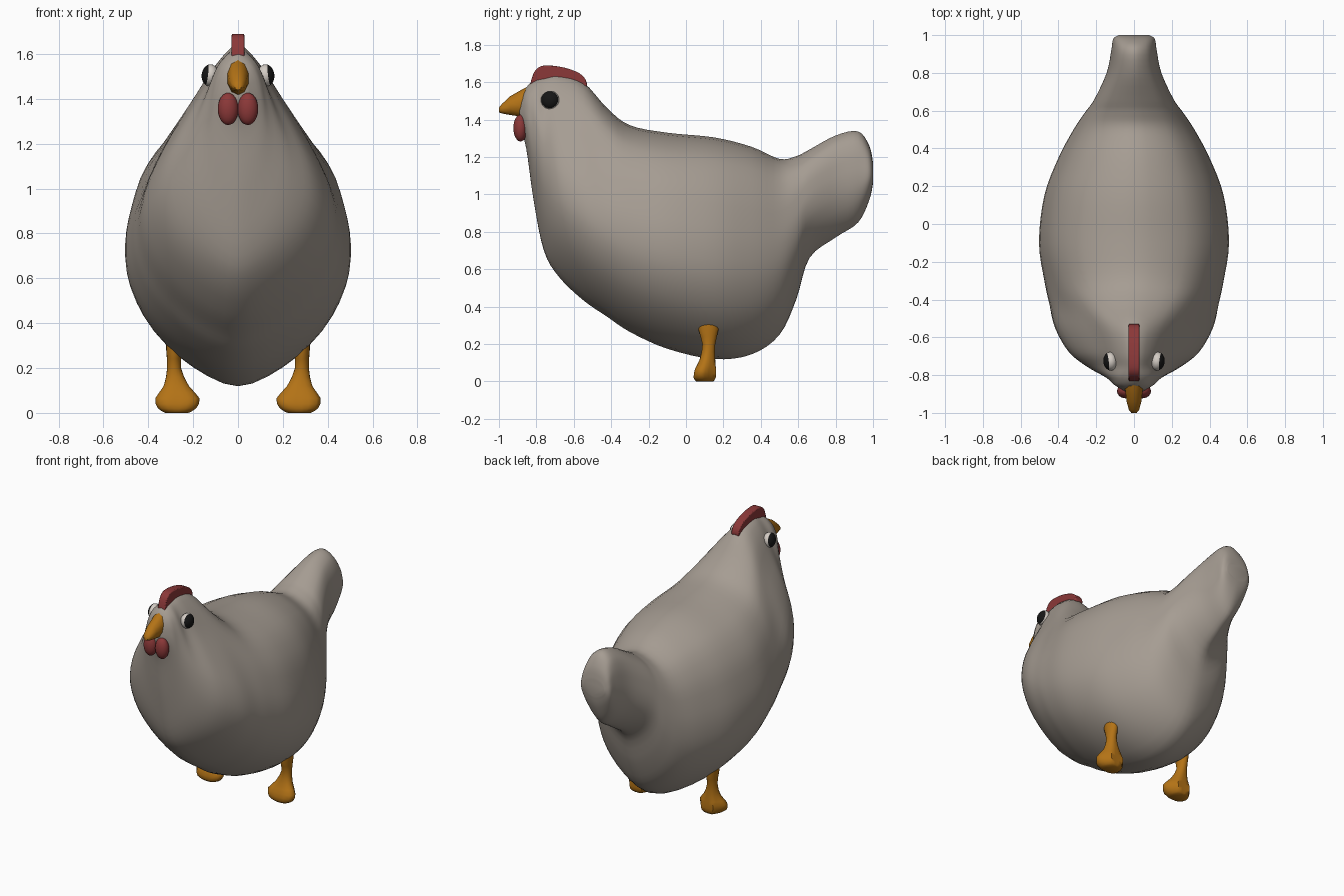
import bpy, bmesh, math
from mathutils import Vector, Matrix

if "Cube" in bpy.data.objects:
    bpy.data.objects.remove(bpy.data.objects["Cube"])


def material(name, rgb):
    m = bpy.data.materials.new(name)
    m.diffuse_color = (*rgb, 1)
    m.use_nodes = True
    m.node_tree.nodes["Principled BSDF"].inputs["Base Color"].default_value = m.diffuse_color
    return m


FEATHER = material("warm grey feather", (0.38, 0.335, 0.29))
ORANGE = material("orange", (0.45, 0.17, 0.008))
RED = material("dull red", (0.26, 0.04, 0.04))
BLACK = material("black", (0.008, 0.008, 0.008))
WHITE = material("eye white", (0.65, 0.6, 0.55))


def finish(name, bm, mats, angle=60):
    bmesh.ops.recalc_face_normals(bm, faces=bm.faces)
    me = bpy.data.meshes.new(name)
    bm.to_mesh(me)
    bm.free()
    ob = bpy.data.objects.new(name, me)
    bpy.context.collection.objects.link(ob)
    for m in mats:
        me.materials.append(m)
    bpy.ops.object.select_all(action='DESELECT')
    ob.select_set(True)
    bpy.context.view_layer.objects.active = ob
    bpy.ops.object.shade_smooth_by_angle(angle=math.radians(angle))
    return ob


def loft(name, rings, mat, angle=60):
    bm = bmesh.new()
    vs = [[bm.verts.new(p) for p in ring] for ring in rings]
    n = len(vs[0])
    for a, b in zip(vs, vs[1:]):
        for i in range(n):
            j = (i + 1) % n
            bm.faces.new((a[i], a[j], b[j], b[i]))
    bm.faces.new(vs[0])
    bm.faces.new(vs[-1])
    return finish(name, bm, [mat], angle)


def spline(rows, steps, closed=False):
    """Catmull-Rom interpolation of rows of numbers."""
    n, out = len(rows), []
    pick = (lambda i: rows[i % n]) if closed else (lambda i: rows[max(0, min(n - 1, i))])
    for i in range(n if closed else n - 1):
        for s in range(steps):
            t = s / steps
            out.append([0.5 * (2 * b + (c - a) * t + (2 * a - 5 * b + 4 * c - d) * t * t
                               + (3 * b - a - 3 * c + d) * t ** 3)
                        for a, b, c, d in zip(pick(i - 1), pick(i), pick(i + 1), pick(i + 2))])
    if not closed:
        out.append(list(rows[-1]))
    return out


# body: stations of y, bottom, top, half width, share of neck-shaped section
stations = [
    (-0.89, 1.36, 1.50, 0.040, 0), (-0.855, 1.25, 1.57, 0.10, 0),
    (-0.815, 0.97, 1.61, 0.145, 0.1), (-0.76, 0.70, 1.63, 0.24, 0.8),
    (-0.68, 0.56, 1.64, 0.34, 1), (-0.55, 0.435, 1.60, 0.415, 0.9),
    (-0.42, 0.345, 1.46, 0.45, 0.4), (-0.30, 0.265, 1.37, 0.475, 0.1),
    (-0.10, 0.175, 1.33, 0.503, 0), (0.15, 0.12, 1.305, 0.475, 0),
    (0.35, 0.145, 1.255, 0.40, 0), (0.50, 0.25, 1.19, 0.32, 0),
    (0.59, 0.44, 1.205, 0.26, 0), (0.66, 0.66, 1.24, 0.21, 0),
    (0.80, 0.77, 1.315, 0.145, 0), (0.92, 0.85, 1.337, 0.12, 0),
    (0.98, 0.97, 1.26, 0.11, 0), (1.0, 1.06, 1.17, 0.08, 0)]
heights = (0.07, 0.2, 0.35, 0.5, 0.65, 0.8, 0.93)
plain = (0.42, 0.77, 0.96, 1.0, 0.94, 0.81, 0.53)
neck = (0.44, 0.82, 1.0, 0.96, 0.76, 0.49, 0.26)
rings = []
for y, lo, hi, w, k in spline(stations, 4):
    side = [(w * (p + (q - p) * k), lo + (hi - lo) * h)
            for h, p, q in zip(heights, plain, neck)]
    loop = [(0, lo)] + side + [(0, hi)] + [(-x, z) for x, z in reversed(side)]
    rings.append([(x, y, z) for x, z in spline(loop, 3, True)])
loft("body", rings, FEATHER, 80)

# beak
rings = []
for y, z, rx, rz in ((-0.82, 1.5, 0.052, 0.088), (-0.87, 1.49, 0.05, 0.075),
                     (-0.94, 1.475, 0.041, 0.05), (-0.985, 1.458, 0.028, 0.025),
                     (-1.0, 1.452, 0.015, 0.012)):
    rings.append([(rx * math.cos(a), y, z + rz * math.sin(a))
                  for a in [math.tau * (i + 0.5) / 10 for i in range(10)]])
loft("beak", rings, ORANGE, 45)

# comb: rounded outline given thickness
outline = [(-0.825, 1.56), (-0.82, 1.635), (-0.79, 1.678), (-0.74, 1.69), (-0.65, 1.678),
           (-0.57, 1.648), (-0.535, 1.61), (-0.535, 1.572), (-0.6, 1.58), (-0.7, 1.6)]
bm = bmesh.new()
face = bm.faces.new([bm.verts.new((-0.028, y, z)) for y, z in spline(outline, 3, True)])
ext = bmesh.ops.extrude_face_region(bm, geom=[face])
bmesh.ops.translate(bm, vec=(0.056, 0, 0),
                    verts=[g for g in ext["geom"] if isinstance(g, bmesh.types.BMVert)])
comb = finish("comb", bm, [RED], 40)
bev = comb.modifiers.new("soft edge", 'BEVEL')
bev.width, bev.segments, bev.limit_method = 0.008, 2, 'ANGLE'

for s, side in ((-1, "left"), (1, "right")):
    # wattle
    bm = bmesh.new()
    bmesh.ops.create_uvsphere(bm, u_segments=20, v_segments=12, radius=1)
    bmesh.ops.transform(bm, verts=bm.verts, matrix=Matrix.Translation((s * 0.044, -0.885, 1.355))
                        @ Matrix.Diagonal((0.046, 0.038, 0.072, 1)))
    finish(side + "_wattle", bm, [RED])

    # eye: pale ball whose outward cap is the black pupil
    bm = bmesh.new()
    bmesh.ops.create_uvsphere(bm, u_segments=24, v_segments=16, radius=1)
    for f in bm.faces:
        f.material_index = 1 if f.calc_center_median().z > 0.38 else 0
    out = Vector((s, -0.12, 0.12)).to_track_quat('Z', 'Y').to_matrix().to_4x4()
    bmesh.ops.transform(bm, verts=bm.verts, matrix=Matrix.Translation((s * 0.125, -0.727, 1.505))
                        @ out @ Matrix.Diagonal((0.049, 0.049, 0.037, 1)))
    finish(side + "_eye", bm, [WHITE, BLACK])

    # leg flaring into a lobed foot: z, x, radius x, y, radius y, lobe depth
    rings = []
    for z, x, rx, y, ry, lobe in spline((
            (0.34, 0.285, 0.035, 0.12, 0.055, 0), (0.28, 0.285, 0.035, 0.12, 0.055, 0),
            (0.2, 0.285, 0.031, 0.122, 0.035, 0), (0.12, 0.275, 0.056, 0.115, 0.045, 0.08),
            (0.065, 0.27, 0.093, 0.104, 0.065, 0.15), (0.02, 0.272, 0.08, 0.1, 0.068, 0.15),
            (0.0, 0.272, 0.05, 0.1, 0.05, 0.1)), 2):
        ring = []
        for i in range(18):
            a = math.tau * i / 18
            r = 1 + lobe * math.sin(-3 * a) * (-1 if math.sin(a) > 0.9 else 1)
            ring.append((s * (x + rx * r * math.cos(a)), y + ry * r * math.sin(a), z))
        rings.append(ring)
    loft(side + "_leg", rings, ORANGE, 50)
